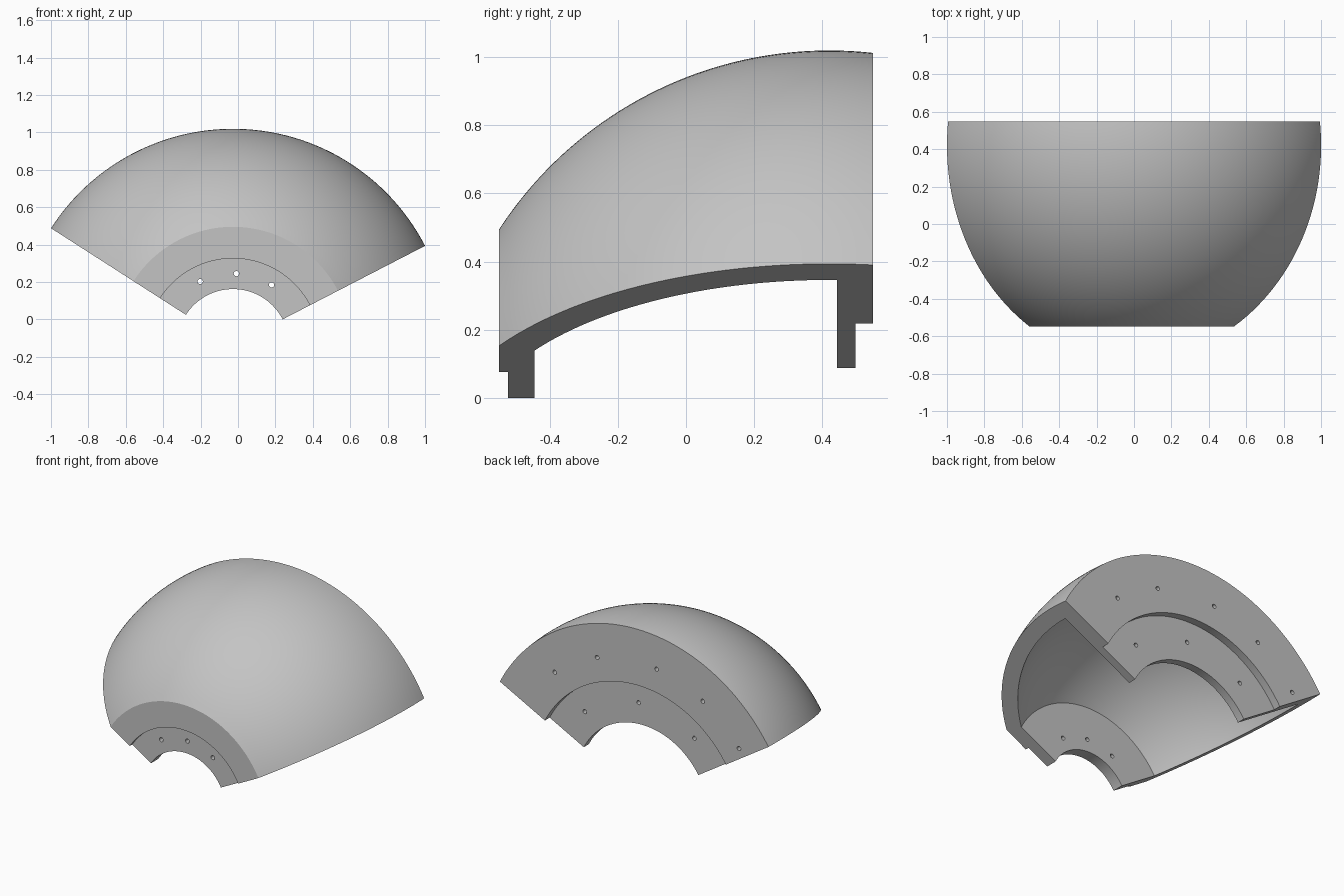
import bpy
import bmesh
from math import sqrt, cos, sin, radians
from mathutils import Matrix, Vector

cube = bpy.data.objects.get("Cube")
if cube:
    bpy.data.objects.remove(cube, do_unlink=True)

# Axis of revolution runs along y through this point
AXIS = Vector((-0.027, 0, -0.137))
START, SPAN = 27.3, 120
HALF = 0.548
DOME_Y, OUTER_R, INNER_R = 0.42, 1.156, 1.053


def place(r, y, degrees):
    a = radians(degrees)
    return AXIS + Vector((r * cos(a), y, r * sin(a)))


def dome_arc(radius, y0, y1, steps=40):
    ys = [y0 + (y1 - y0) * i / steps for i in range(steps + 1)]
    return [(sqrt(radius ** 2 - (y - DOME_Y) ** 2), y) for y in ys]


def finish(bm, name):
    bmesh.ops.recalc_face_normals(bm, faces=bm.faces)
    mesh = bpy.data.meshes.new(name)
    bm.to_mesh(mesh)
    bm.free()
    obj = bpy.data.objects.new(name, mesh)
    bpy.context.collection.objects.link(obj)
    return obj


# Shell cross-section with stepped flanges at the back and front
profile = dome_arc(OUTER_R, -HALF, HALF)
profile += [(0.774, HALF), (0.774, 0.497), (0.49, 0.497), (0.49, 0.443)]
profile += dome_arc(INNER_R, 0.443, -0.445)
profile += [(0.299, -0.445), (0.299, -0.522), (0.463, -0.522), (0.463, -HALF)]

bm = bmesh.new()
ring = [bm.verts.new(place(r, y, START)) for r, y in profile]
edges = [bm.edges.new((v, ring[i - 1])) for i, v in enumerate(ring)]
spun = bmesh.ops.spin(bm, geom=ring + edges, cent=AXIS, axis=(0, 1, 0),
                      angle=-radians(SPAN), steps=72)
# Flat cut ends
bm.faces.new(ring)
last = [g for g in spun["geom_last"] if isinstance(g, bmesh.types.BMEdge)]
bmesh.ops.edgeloop_fill(bm, edges=last)
shell = finish(bm, "dome_shell_segment")

# Bolt holes: row radius, y centre, angles
rows = [
    (0.382, -0.49, (57.3, 87.3, 117.3)),
    (0.632, 0.47, (47.3, 87.3, 127.3)),
    (0.93, 0.5, (48.6, 71.1, 98.6, 121.1, 143.6)),
]
bm = bmesh.new()
for radius, y, angles in rows:
    for angle in angles:
        turn = Matrix.Rotation(radians(90), 4, "X")
        bmesh.ops.create_cone(bm, cap_ends=True, segments=20, radius1=0.014,
                              radius2=0.014, depth=0.2,
                              matrix=Matrix.Translation(place(radius, y, angle)) @ turn)
cutter = finish(bm, "bolt_hole_cutter")
cutter.hide_render = True

bpy.ops.object.select_all(action="DESELECT")
bpy.context.view_layer.objects.active = shell
shell.select_set(True)
cut = shell.modifiers.new("bolt_holes", "BOOLEAN")
cut.operation = "DIFFERENCE"
cut.solver = "EXACT"
cut.object = cutter
bpy.ops.object.modifier_apply(modifier=cut.name)
bpy.data.objects.remove(cutter, do_unlink=True)

# Plain grey finish
grey = bpy.data.materials.new("plain_grey")
grey.use_nodes = True
colour = (0.55, 0.55, 0.55, 1)
grey.diffuse_color = colour
grey.node_tree.nodes["Principled BSDF"].inputs["Base Color"].default_value = colour
shell.data.materials.clear()
shell.data.materials.append(grey)
bpy.ops.object.shade_smooth_by_angle(angle=radians(25))
